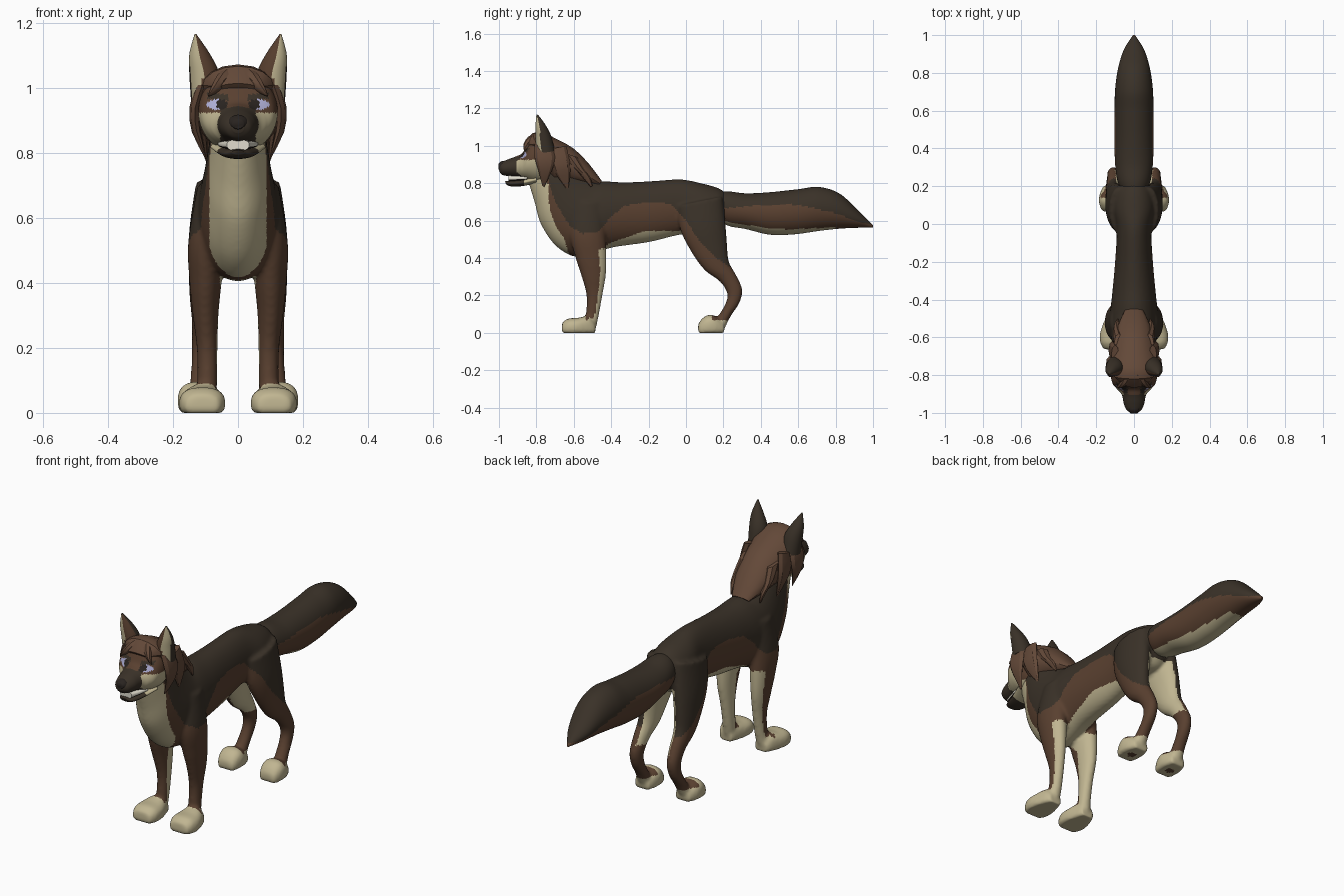
import bpy, bmesh, math
from mathutils import Vector

# ---- materials -------------------------------------------------------------
COLOURS = {
    "dark_fur": (0.042, 0.031, 0.021), "brown_fur": (0.10, 0.051, 0.029),
    "hair_brown": (0.125, 0.066, 0.04), "cream_fur": (0.53, 0.465, 0.285),
    "nose_black": (0.022, 0.017, 0.014), "eye_lilac": (0.42, 0.42, 0.66),
    "teeth_white": (0.75, 0.72, 0.62)}
NAMES = list(COLOURS)
DARK, BROWN, HAIR, CREAM, BLACK, LILAC, WHITE = range(7)
MATS = []
for nm, c in COLOURS.items():
    m = bpy.data.materials.new(nm)
    m.diffuse_color = (*c, 1)
    MATS.append(m)


# ---- helpers ---------------------------------------------------------------
def spline(secs, steps):
    """Catmull-Rom resampling of a list of number tuples."""
    out = []
    for i in range(len(secs) - 1):
        p0, p1 = secs[max(i - 1, 0)], secs[i]
        p2, p3 = secs[i + 1], secs[min(i + 2, len(secs) - 1)]
        for s in range(steps):
            t = s / steps
            out.append([0.5 * (2 * b + (c - a) * t + (2 * a - 5 * b + 4 * c - d) * t * t
                               + (3 * b - a - 3 * c + d) * t ** 3)
                        for a, b, c, d in zip(p0, p1, p2, p3)])
    return out + [list(secs[-1])]


def loft(bm, secs, side=1, n=32, steps=6, power=1.0):
    """Tube through sections (y1, z1, y2, z2, x centre, half width)."""
    rings = []
    for y1, z1, y2, z2, xc, hw in spline(secs, steps):
        a, b = Vector((xc * side, y1, z1)), Vector((xc * side, y2, z2))
        mid, v = (a + b) / 2, (a - b) / 2
        ring = []
        for k in range(n):
            t = math.tau * k / n
            c, s = math.cos(t), math.sin(t)
            c, s = [math.copysign(abs(q) ** power, q) for q in (c, s)]
            p = mid + v * c + Vector((max(hw, 0.001) * s, 0, 0))
            p.z = max(p.z, 0)
            ring.append(bm.verts.new(p))
        rings.append(ring)
    faces = [bm.faces.new(rings[0]), bm.faces.new(rings[-1])]
    for r, q in zip(rings, rings[1:]):
        for k in range(n):
            j = (k + 1) % n
            faces.append(bm.faces.new((r[k], r[j], q[j], q[k])))
    bmesh.ops.recalc_face_normals(bm, faces=faces)


def make(name, bm, rule, angle=60, voxel=None):
    """Turn a bmesh into an object, optionally fuse it, then colour by rule."""
    me = bpy.data.meshes.new(name)
    bm.to_mesh(me)
    bm.free()
    ob = bpy.data.objects.new(name, me)
    bpy.context.collection.objects.link(ob)
    if voxel:
        r = ob.modifiers.new("fuse", 'REMESH')
        r.mode, r.voxel_size = 'VOXEL', voxel
        s = ob.modifiers.new("soften", 'SMOOTH')
        s.factor, s.iterations = 0.5, 5
        dg = bpy.context.evaluated_depsgraph_get()
        me = bpy.data.meshes.new_from_object(ob.evaluated_get(dg))
        ob.modifiers.clear()
        ob.data = me
    me.materials.clear()
    for m in MATS:
        me.materials.append(m)
    for p in me.polygons:
        p.material_index = rule(p.center, p.normal) if callable(rule) else rule
    bpy.ops.object.select_all(action='DESELECT')
    ob.select_set(True)
    bpy.context.view_layer.objects.active = ob
    bpy.ops.object.shade_smooth_by_angle(angle=math.radians(angle))
    return ob


def curve_at(pts, y):
    for (a, za), (b, zb) in zip(pts, pts[1:]):
        if a <= y <= b:
            return za + (zb - za) * (y - a) / (b - a)
    return pts[0][1] if y < pts[0][0] else pts[-1][1]


# ---- body with four legs and paws, fused -----------------------------------
torso = [(-.70, 1.0, -.85, .83, 0, .07), (-.63, .94, -.81, .70, 0, .088),
         (-.55, .86, -.775, .58, 0, .105), (-.48, .815, -.69, .46, 0, .122),
         (-.42, .81, -.57, .405, 0, .128), (-.33, .805, -.40, .455, 0, .115),
         (-.2, .81, -.2, .485, 0, .10), (-.03, .82, -.03, .525, 0, .092),
         (.08, .80, .08, .53, 0, .11), (.17, .775, .16, .54, 0, .10),
         (.215, .745, .205, .58, 0, .07)]
front_leg = [(-.60, .70, -.43, .70, .075, .05), (-.62, .53, -.43, .53, .097, .056),
             (-.59, .40, -.425, .42, .10, .05), (-.558, .30, -.428, .31, .10, .04),
             (-.532, .20, -.447, .20, .095, .032), (-.535, .10, -.465, .10, .095, .031),
             (-.55, .03, -.48, .03, .10, .035)]
front_paw = [(-.485, .05, -.485, -.01, .105, .035), (-.52, .088, -.51, -.02, .108, .05),
             (-.58, .08, -.58, -.02, .11, .07), (-.63, .076, -.63, -.02, .11, .068),
             (-.662, .055, -.665, -.01, .11, .05)]
hind_leg = [(-.05, .68, .195, .73, .075, .055), (-.03, .55, .212, .58, .088, .062),
            (.03, .43, .22, .47, .10, .052), (.10, .335, .23, .38, .105, .044),
            (.18, .275, .268, .31, .107, .036), (.22, .21, .30, .235, .11, .032),
            (.208, .15, .288, .165, .112, .031), (.165, .08, .24, .09, .116, .033),
            (.14, .04, .205, .02, .12, .038)]
hind_paw = [(.205, .05, .205, -.01, .12, .04), (.16, .088, .16, -.02, .123, .058),
            (.12, .096, .12, -.02, .124, .062), (.085, .075, .085, -.02, .124, .053),
            (.065, .045, .065, -.01, .124, .04)]
SADDLE = [(-.78, .95), (-.74, .83), (-.70, .70), (-.62, .57), (-.55, .53), (-.47, .54),
          (-.40, .62), (-.33, .68), (-.2, .70), (-.08, .69), (0, .60), (.08, .48),
          (.15, .41), (.22, .36), (.3, .33)]


def body_rule(c, n):
    ax, y, z = abs(c.x), c.y, c.z
    inward = n.x * math.copysign(1, c.x) < -.35
    if y > 0 and n.z < -.7 and z < .03 and (ax - .124) ** 2 + (y - .13) ** 2 < .0005:
        return BROWN                                   # sole pads
    if z < .068 or (z < .11 and (y < -.54 or 0 < y < .135)):
        return CREAM                                   # paws
    if y < -.3 and z < .45 and (n.y > .35 or (inward and y > -.51)):
        return CREAM                                   # backs of front legs
    if y > -.05 and .27 < z < .58 and inward:
        return CREAM                                   # inner thighs
    if y < -.62 - (z - .4) * .3 and ax < min(.088, .03 + max(z - .39, 0) * 1.2):
        return CREAM                                   # throat and chest
    if -.6 < y < .2 and z < min(.545, .475 + (y + .42) * .35) \
            and z > .36 and (ax < .055 or -.42 < y < -.05):
        return CREAM                                   # belly
    if y > -.02 and ax < .045 and z < .57:
        return CREAM
    return DARK if z > curve_at(SADDLE, y) else BROWN


bm = bmesh.new()
loft(bm, torso, n=48)
for s in (1, -1):
    for part in (front_leg, hind_leg):
        loft(bm, part, s)
    for part in (front_paw, hind_paw):
        loft(bm, part, s, power=.8)
make("body_and_legs", bm, body_rule, voxel=.009)

# ---- tail ------------------------------------------------------------------
tail = [(.15, .75, .15, .63, 0, .05), (.22, .757, .22, .575, 0, .085),
        (.32, .746, .32, .555, 0, .10), (.45, .752, .45, .525, 0, .103),
        (.60, .768, .58, .527, 0, .103), (.71, .78, .71, .545, 0, .10),
        (.82, .745, .82, .557, 0, .085), (.92, .655, .92, .562, 0, .055),
        (1.0, .575, 1.0, .562, 0, .006)]
TAIL_TOP = [(.15, .66), (.4, .685), (.6, .685), (.8, .64), (.93, .59), (1, .58)]
TAIL_LOW = [(.15, .61), (.25, .59), (.4, .565), (.55, .553), (.8, .565), (.84, .50)]
bm = bmesh.new()
loft(bm, tail, n=64, steps=10)
make("tail", bm, lambda c, n: DARK if c.z > curve_at(TAIL_TOP, c.y) else
     CREAM if c.z < curve_at(TAIL_LOW, c.y) else BROWN)

# ---- head, with eyes and muzzle mask as painted faces ----------------------
skull = [(-.66, .98, -.68, .84, 0, .06), (-.72, 1.04, -.73, .80, 0, .105),
         (-.79, 1.055, -.80, .80, 0, .122), (-.84, 1.025, -.85, .815, 0, .113),
         (-.872, .965, -.88, .825, 0, .088), (-.905, .945, -.905, .832, 0, .064),
         (-.95, .928, -.95, .838, 0, .054), (-.985, .912, -.982, .845, 0, .04),
         (-1.0, .892, -.998, .862, 0, .018)]


def head_rule(c, n):
    ax, y, z = abs(c.x), c.y, c.z
    if y < -.8:
        if ((ax - .05) / .017) ** 2 + ((z - .95) / .015) ** 2 < 1:
            return BLACK                               # iris
        if ((ax - .066) / .03) ** 2 + ((z - .95) / .016) ** 2 < 1:
            return LILAC                               # eye
        if abs(z - .974 - (ax - .06) * .1) < .009 and .03 < ax < .095:
            return DARK                                # brow
    if y < -.905 or (y < -.86 and ax < .055 and z < .94):
        return DARK                                    # muzzle
    if z < .925 and y < -.76 and ax > .045 or z < .84:
        return CREAM                                   # cheeks
    return BROWN


bm = bmesh.new()
loft(bm, skull, n=96, steps=10)
make("head", bm, head_rule)
bm = bmesh.new()
loft(bm, [(-.80, .84, -.80, .80, 0, .085), (-.88, .822, -.88, .784, 0, .06),
          (-.94, .814, -.94, .784, 0, .042), (-.968, .81, -.962, .795, 0, .02)])
make("lower_jaw", bm, lambda c, n: DARK if c.y < -.86 else CREAM)
bm = bmesh.new()
loft(bm, [(-.85, .842, -.85, .815, 0, .062), (-.90, .84, -.90, .812, 0, .05),
          (-.95, .842, -.95, .808, 0, .034)], power=.7)
make("teeth", bm, lambda c, n: WHITE if c.z > .822 else BLACK)
bm = bmesh.new()
loft(bm, [(-.965, .918, -.965, .885, 0, .02), (-.985, .918, -.985, .87, 0, .03),
          (-1.002, .905, -1.002, .875, 0, .018)], n=20)
make("nose", bm, BLACK)

# ---- ears ------------------------------------------------------------------
ear = [(-.80, .96, -.70, .97, .10, .045), (-.805, 1.04, -.72, 1.05, .104, .046),
       (-.805, 1.10, -.75, 1.11, .118, .032), (-.80, 1.168, -.79, 1.165, .131, .003)]


def ear_rule(c, n):
    if n.y > -.35:
        return DARK
    return CREAM if abs(c.x) > .108 + max(c.z - 1.05, 0) * .2 else BROWN


for s, nm in ((1, "left"), (-1, "right")):
    bm = bmesh.new()
    loft(bm, ear, s, n=28, steps=8)
    make(nm + "_ear", bm, ear_rule)

# ---- hair: mane cap plus loose locks ---------------------------------------
mane = [(-.865, 1.015, -.84, .985, 0, .06), (-.82, 1.068, -.79, .95, 0, .108),
        (-.76, 1.068, -.735, .86, 0, .13), (-.68, 1.03, -.71, .80, 0, .125),
        (-.60, .985, -.65, .80, 0, .108), (-.52, .905, -.56, .79, 0, .088),
        (-.45, .812, -.47, .785, 0, .05)]
side_lock = [(-.81, 1.01, -.72, 1.01, .11, .02), (-.81, .94, -.70, .94, .132, .018),
             (-.79, .87, -.72, .86, .128, .014), (-.768, .785, -.758, .78, .098, .002)]
back_lock = [(-.74, .98, -.64, 1.0, .10, .02), (-.72, .90, -.62, .91, .115, .02),
             (-.69, .84, -.62, .84, .108, .014), (-.64, .77, -.63, .77, .095, .002)]
neck_lock = [(-.68, .97, -.58, .94, .08, .025), (-.62, .90, -.54, .87, .092, .02),
             (-.57, .85, -.51, .83, .09, .014), (-.51, .78, -.50, .785, .085, .002)]
fringe = [(-.80, 1.07, -.78, 1.03, .02, .03), (-.845, 1.048, -.82, 1.01, .045, .025),
          (-.868, 1.01, -.845, .985, .07, .016), (-.868, .98, -.86, .975, .09, .002)]
bm = bmesh.new()
loft(bm, mane, n=16, steps=2)
for s in (1, -1):
    for lock in (side_lock, back_lock, neck_lock, fringe):
        loft(bm, lock, s, n=8, steps=2)
make("hair", bm, HAIR, angle=30)
